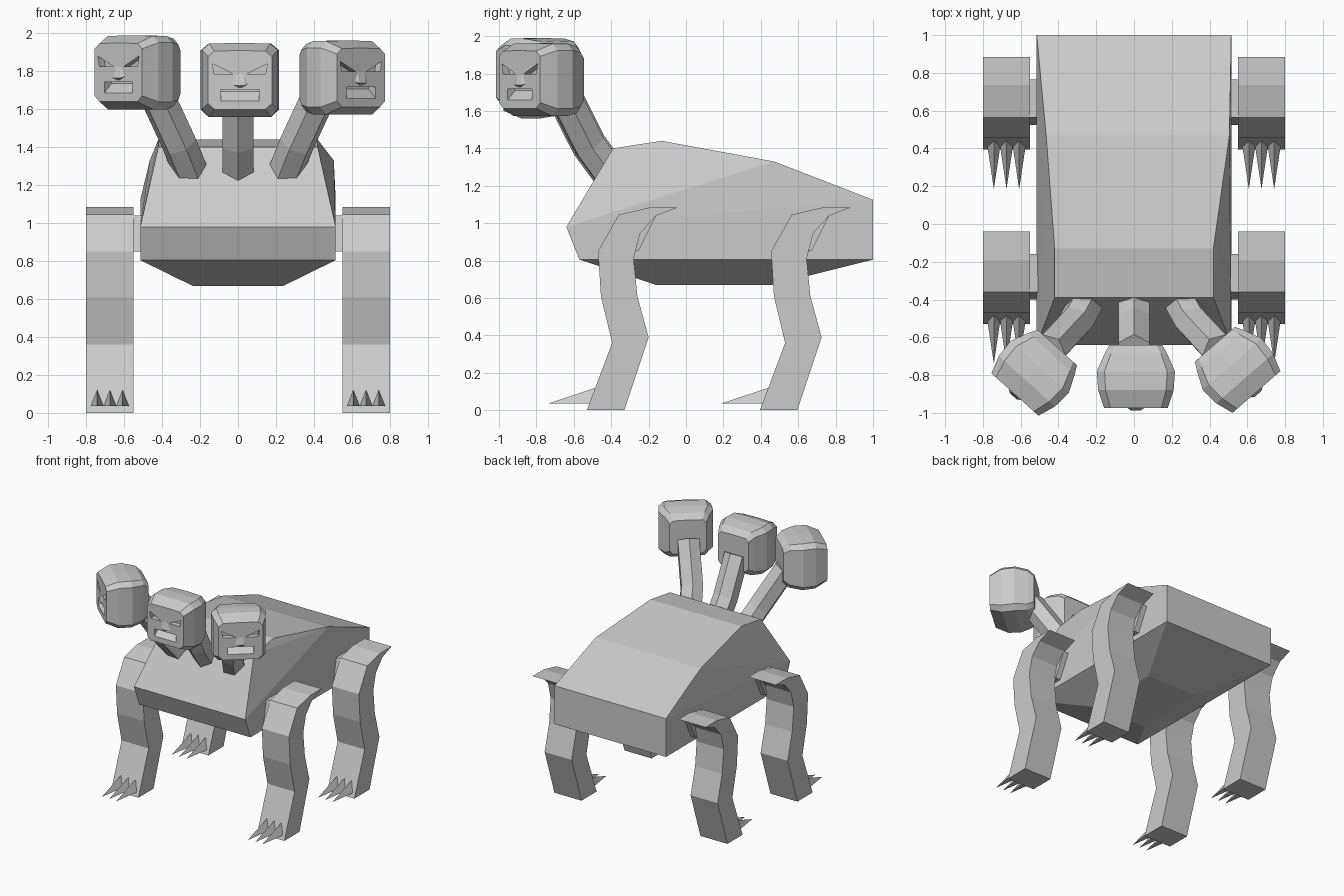
import bpy, bmesh, math
from mathutils import Vector, Matrix

if "Cube" in bpy.data.objects:
    bpy.data.objects.remove(bpy.data.objects["Cube"])


def add_object(name, mesh, loc=(0, 0, 0), rot=0):
    ob = bpy.data.objects.new(name, mesh)
    ob.location = loc
    ob.rotation_euler.z = rot
    bpy.context.collection.objects.link(ob)
    return ob


def finish(name, bm):
    bmesh.ops.recalc_face_normals(bm, faces=bm.faces)
    me = bpy.data.meshes.new(name)
    bm.to_mesh(me)
    bm.free()
    return me


def hull(name, points):
    bm = bmesh.new()
    for p in points:
        bm.verts.new(p)
    res = bmesh.ops.convex_hull(bm, input=bm.verts)
    bmesh.ops.delete(bm, geom=[v for v in res["geom_interior"] if isinstance(v, bmesh.types.BMVert)],
                     context='VERTS')
    bmesh.ops.dissolve_limit(bm, angle_limit=0.02, verts=bm.verts, edges=bm.edges)
    return finish(name, bm)


def loft(name, rings):
    bm = bmesh.new()
    loops = [[bm.verts.new(p) for p in r] for r in rings]
    n = len(loops[0])
    for a, b in zip(loops, loops[1:]):
        for i in range(n):
            bm.faces.new((a[i], a[(i + 1) % n], b[(i + 1) % n], b[i]))
    bm.faces.new(loops[0])
    bm.faces.new(loops[-1])
    return finish(name, bm)


def prism_x(name, profile, x0, x1):
    return loft(name, [[(x, y, z) for y, z in profile] for x in (x0, x1)])


def prism_y(name, profile, y0, y1):
    return loft(name, [[(x, y, z) for x, z in profile] for y in (y0, y1)])


def mirror_x(ob):
    ob.modifiers.new("mirror", 'MIRROR')


# Body: faceted barrel, wide at the flanks, narrow belly and shoulders
body_pts = []
for s in (-1, 1):
    mid = 0.505 if s > 0 else 0.465
    body_pts += [(s * x, y, z) for x, y, z in (
        (.515, 1.0, 1.125), (.515, 1.0, .805), (.515, -.57, .805), (.515, -.64, .98),
        (.24, -.16, .67), (.24, .46, .67), (.42, -.39, 1.40), (.42, -.13, 1.44),
        (mid, .47, 1.33))]
add_object("body", hull("body", body_pts))

# Legs: bent side profile, with hip joint and three claws each
leg_profile = [(-.53, 0), (-.33, 0), (-.20, .39), (-.26, .61), (-.28, .81), (-.245, .945),
               (-.16, 1.04), (-.04, 1.085), (-.19, 1.085), (-.36, 1.045), (-.47, .85),
               (-.455, .61), (-.395, .36)]
hip_profile = [(-.40, .85), (-.255, .85), (-.16, 1.04), (-.36, 1.04)]
leg = prism_x("leg", leg_profile, .55, .80)
hip = prism_x("hip", hip_profile, .44, .56)
claws = [hull("claw", [(x - .036, -.50, .035), (x + .036, -.50, .035), (x, -.47, .125),
                       (x, -.74, .035)]) for x in (.608, .675, .742)]
for side, dy in (("front", 0), ("back", .925)):
    for part, me in [("leg", leg), ("hip", hip)] + [("claw", c) for c in claws]:
        mirror_x(add_object(f"{side}_{part}", me, (0, dy, 0)))

# Head: lofted from bevelled square rings, back to front
rings = []
for y, w, h in ((.17, .14, .14), (.125, .165, .18), (.03, .207, .195), (-.07, .2, .195),
                (-.165, .168, .155)):
    k = .8
    rings.append([(w, y, -h * k), (w, y, h * k), (w * k, y, h * .98), (0, y, h), (-w * k, y, h * .98),
                  (-w, y, h * k), (-w, y, -h * k), (-w * k, y, -h), (w * k, y, -h)])
head_ob = add_object("head", loft("head", rings))

# Eye sockets and mouth cut into the face
eye = [(.145, .085), (.035, .03), (.135, .03)]
cutters = [add_object("eye_cutter", prism_y("eye", [(s * x, z) for x, z in eye], -.3, -.12))
           for s in (-1, 1)]
mouth = [(-.3, -.05), (-.3, -.12), (-.165, -.11), (-.11, -.06), (-.11, -.05)]
cutters.append(add_object("mouth_cutter", prism_x("mouth", mouth, -.1, .1)))
for c in cutters:
    c.hide_render = True
    m = head_ob.modifiers.new("cut", 'BOOLEAN')
    m.operation = 'DIFFERENCE'
    m.solver = 'EXACT'
    m.object = c
deps = bpy.context.evaluated_depsgraph_get()
head_mesh = bpy.data.meshes.new_from_object(head_ob.evaluated_get(deps))
for o in cutters + [head_ob]:
    bpy.data.objects.remove(o)

# Nose: small wedge above the mouth
nose = hull("nose", [(-.02, -.16, .05), (.02, -.16, .05), (-.05, -.16, -.02), (.05, -.16, -.02),
                     (-.025, -.178, -.03), (.025, -.178, -.03), (0, -.16, -.045)])


# Necks: bent six-sided tubes
def neck(name, path, turn):
    side = Vector((math.cos(turn), math.sin(turn), 0))
    pts = [Vector(p) for p in path]
    rings = []
    for i, p in enumerate(pts):
        t = (pts[min(i + 1, len(pts) - 1)] - pts[max(i - 1, 0)]).normalized()
        s = (side - t * side.dot(t)).normalized()
        u = s.cross(t)
        rings.append([p + .095 * (s * math.sin(a) + u * math.cos(a))
                      for a in (math.radians(60 * k) for k in range(6))])
    add_object(name, loft(name, rings))


for label, s, turn, hx, hy, hz in (("middle", 0, 0, .01, -.81, 1.755),
                                   ("right", 1, math.radians(41), .54, -.765, 1.768),
                                   ("left", -1, math.radians(-42), -.52, -.78, 1.795)):
    neck(f"{label}_neck", [(s * .25, -.41, 1.27), (s * .31, -.52, 1.42),
                           (s * .375, -.59, 1.56), (s * .45, -.67, 1.72)], turn)
    add_object(f"{label}_head", head_mesh, (hx, hy, hz), turn)
    add_object(f"{label}_nose", nose, (hx, hy, hz), turn)
